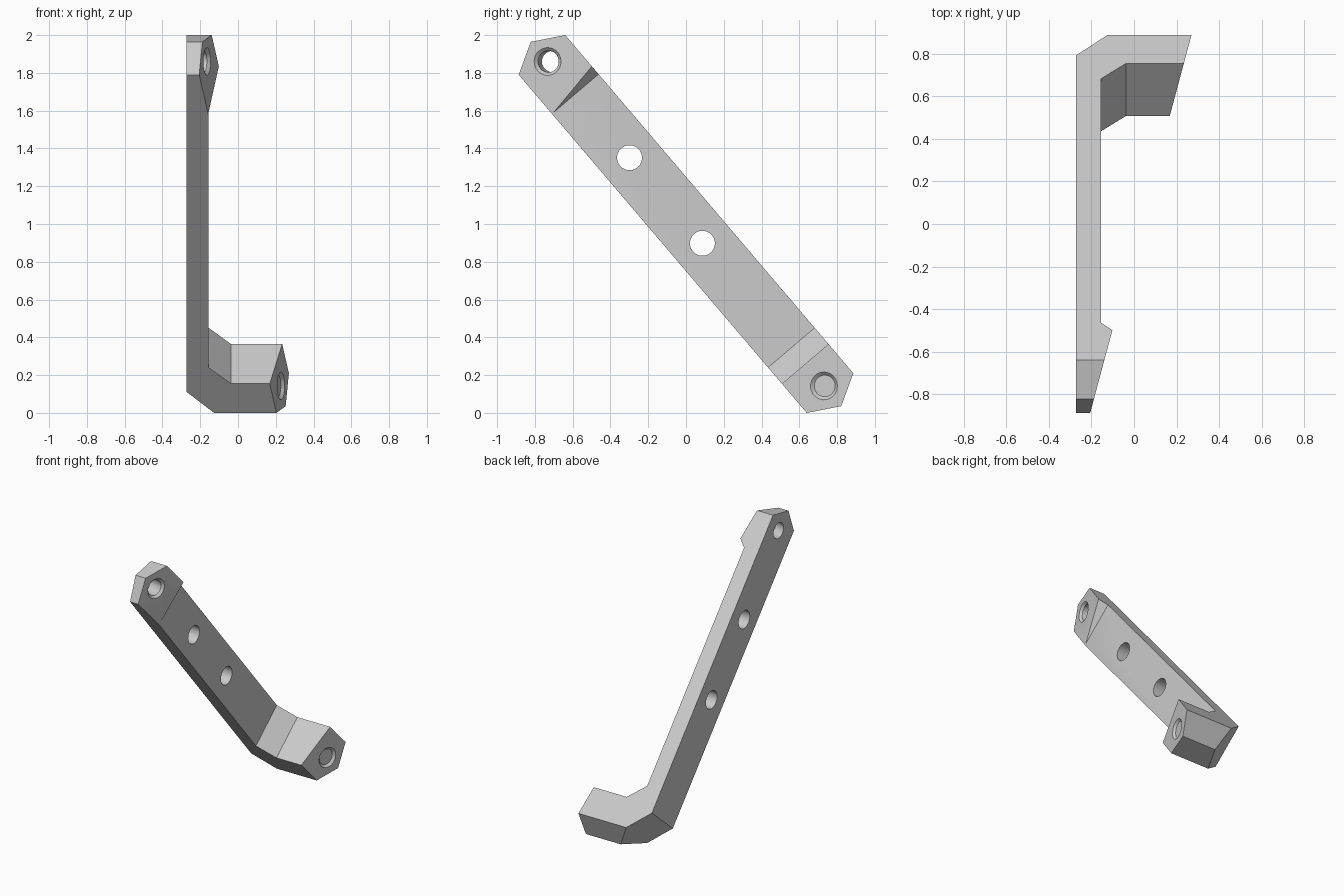
import bpy
import bmesh
from math import tan, radians
from mathutils import Matrix, Vector

cube = bpy.data.objects.get("Cube")
if cube:
    bpy.data.objects.remove(cube, do_unlink=True)

# Bar frame: u runs down the slanted bar, v runs across its width
U = Vector((0, 0.6485, -0.7612))
V = Vector((0, 0.7612, 0.6485))
HALF_WIDTH, SHOULDER, TIP = 0.162, 1.176, 1.267
SLOPE = tan(radians(15))


def place(x, u, v):
    return Vector((x, 0, 1)) + U * u + V * v


def mount_x(p):
    """Height of the angled mounting plane shared by both ends."""
    return 0.032 + SLOPE * p.y


def prism(name, bottom, top):
    """Closed solid between two matching rings of points."""
    bm = bmesh.new()
    a = [bm.verts.new(p) for p in bottom]
    b = [bm.verts.new(p) for p in top]
    bm.faces.new(a)
    bm.faces.new(b)
    for i in range(len(a)):
        j = (i + 1) % len(a)
        bm.faces.new((a[i], a[j], b[j], b[i]))
    bmesh.ops.recalc_face_normals(bm, faces=bm.faces)
    return finish(name, bm)


def finish(name, bm):
    mesh = bpy.data.meshes.new(name)
    bm.to_mesh(mesh)
    bm.free()
    obj = bpy.data.objects.new(name, mesh)
    bpy.context.collection.objects.link(obj)
    return obj


def drill(name, start, axis, depth, r1, r2):
    """Round cutter that starts at a point and runs along an axis."""
    bm = bmesh.new()
    spin = axis.to_track_quat('Z', 'Y').to_matrix().to_4x4()
    mat = Matrix.Translation(start + axis * depth / 2) @ spin
    bmesh.ops.create_cone(bm, cap_ends=True, segments=48, radius1=r1,
                          radius2=r2, depth=depth, matrix=mat)
    return finish(name, bm)


def combine(target, tool, operation):
    mod = target.modifiers.new(tool.name, 'BOOLEAN')
    mod.operation = operation
    mod.solver = 'EXACT'
    mod.object = tool
    tool.hide_render = True
    bpy.context.view_layer.update()
    graph = bpy.context.evaluated_depsgraph_get()
    mesh = bpy.data.meshes.new_from_object(target.evaluated_get(graph))
    target.modifiers.clear()
    target.data = mesh
    bpy.data.objects.remove(tool, do_unlink=True)


# Side profile (x, u): plate with raised pad at the top and bent foot below
profile = [(-0.272, -1.35), (-0.272, 1.03), (0.048, 1.35), (0.45, 1.35),
           (0.45, 0.973), (-0.037, 0.973), (-0.156, 0.86),
           (-0.156, -0.904), (0.044, -1.104), (0.044, -1.35)]
bracket = prism("bracket", [place(x, u, -0.25) for x, u in profile],
                [place(x, u, 0.25) for x, u in profile])

# Outline with pointed ends, capped by the angled mounting plane
outline = [(-TIP, 0), (-SHOULDER, HALF_WIDTH), (SHOULDER, HALF_WIDTH),
           (TIP, 0), (SHOULDER, -HALF_WIDTH), (-SHOULDER, -HALF_WIDTH)]
base = [place(-0.4, u, v) for u, v in outline]
cap = [Vector((mount_x(p), p.y, p.z)) for p in base]
combine(bracket, prism("outline_cutter", base, cap), 'INTERSECT')

# Two straight holes through the plate
for u in (-0.461, 0.134):
    combine(bracket, drill("plate_hole", place(-0.5, u, 0),
                           Vector((1, 0, 0)), 0.6, 0.066, 0.066), 'DIFFERENCE')

# Angled end holes with countersunk mouths: through at the top, blind in the foot
inward = Vector((-1, SLOPE, 0)).normalized()
for u, depth in ((-1.13, 0.4), (1.126, 0.25)):
    mouth = place(0, u, 0)
    mouth.x = mount_x(mouth)
    lead = mouth - inward * 0.02
    combine(bracket, drill("end_bore", lead, inward, depth + 0.02, 0.057, 0.057),
            'DIFFERENCE')
    combine(bracket, drill("countersink", lead, inward, 0.036, 0.094, 0.057),
            'DIFFERENCE')

# Single grey material
grey = bpy.data.materials.new("light grey")
grey.use_nodes = True
colour = (0.6, 0.6, 0.6, 1)
grey.diffuse_color = colour
for node in grey.node_tree.nodes:
    if node.type == 'BSDF_PRINCIPLED':
        node.inputs["Base Color"].default_value = colour
bracket.data.materials.clear()
bracket.data.materials.append(grey)
for poly in bracket.data.polygons:
    poly.material_index = 0

bpy.ops.object.select_all(action='DESELECT')
bracket.select_set(True)
bpy.context.view_layer.objects.active = bracket
bpy.ops.object.shade_smooth_by_angle(angle=radians(20))
